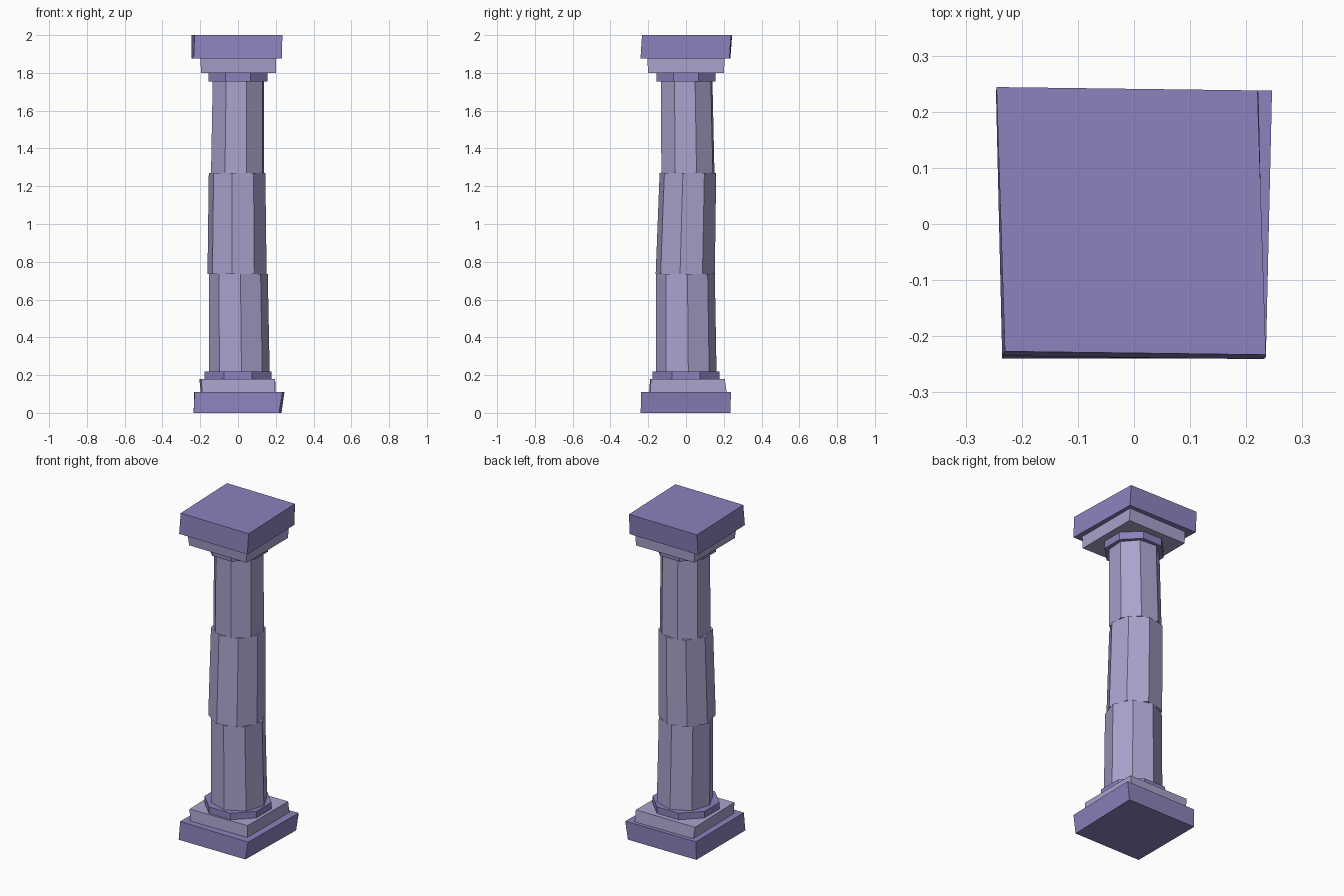
import bpy, bmesh, math

cube = bpy.data.objects.get("Cube")
if cube:
    bpy.data.objects.remove(cube, do_unlink=True)


def material(name, rgb):
    mat = bpy.data.materials.new(name)
    mat.use_nodes = True
    mat.diffuse_color = (*rgb, 1)
    mat.node_tree.nodes["Principled BSDF"].inputs["Base Color"].default_value = (*rgb, 1)
    return mat


dark = material("deep violet stone", (0.26, 0.225, 0.51))
light = material("pale lilac stone", (0.41, 0.36, 0.61))


def loft(name, bottom, top, z0, z1, mat):
    """Closed solid between two matching outlines."""
    bm = bmesh.new()
    low = [bm.verts.new((x, y, z0)) for x, y in bottom]
    high = [bm.verts.new((x, y, z1)) for x, y in top]
    bm.faces.new(low[::-1])
    bm.faces.new(high)
    for i in range(len(low)):
        j = (i + 1) % len(low)
        bm.faces.new((low[i], low[j], high[j], high[i]))
    bmesh.ops.recalc_face_normals(bm, faces=bm.faces[:])
    mesh = bpy.data.meshes.new(name)
    bm.to_mesh(mesh)
    bm.free()
    mesh.materials.append(mat)
    obj = bpy.data.objects.new(name, mesh)
    bpy.context.collection.objects.link(obj)
    return obj


def octagon(cx, cy, radius, turn):
    angles = [math.radians(turn + 45 * i) for i in range(8)]
    return [(cx + radius * math.cos(a), cy + radius * math.sin(a)) for a in angles]


def drum(name, low, high, turn, z0, z1, mat):
    loft(name, octagon(*low, turn), octagon(*high, turn), z0, z1, mat)


# Square slabs, slightly skewed (corners: front left, front right, back right, back left)
loft("base_plinth",
     [(-.235, -.24), (.218, -.24), (.23, .235), (-.235, .235)],
     [(-.23, -.232), (.235, -.238), (.246, .238), (-.232, .235)], 0, .11, dark)
loft("base_step",
     [(-.19, -.195), (.197, -.19), (.198, .215), (-.197, .21)],
     [(-.195, -.19), (.195, -.185), (.197, .205), (-.205, .205)], .11, .18, light)
loft("capital_step",
     [(-.195, -.195), (.2, -.2), (.2, .2), (-.195, .2)],
     [(-.2, -.205), (.2, -.205), (.2, .205), (-.2, .2)], 1.80, 1.875, light)
loft("capital_slab",
     [(-.235, -.235), (.232, -.241), (.222, .23), (-.246, .235)],
     [(-.23, -.227), (.235, -.233), (.22, .238), (-.245, .244)], 1.875, 2, dark)

# Octagonal collars
drum("base_collar", (0, 0, .191), (0, 0, .191), 22.5, .18, .22, dark)
drum("capital_collar", (0, 0, .17), (0, 0, .17), 22.5, 1.755, 1.80, dark)

# Three shaft drums, each turned and leaning a little
drum("lower_drum", (.007, .001, .161), (.002, -.003, .156), 4, .22, .735, light)
drum("middle_drum", (-.005, -.004, .159), (-.005, .01, .152), -10, .735, 1.27, light)
drum("upper_drum", (-.002, .01, .148), (.002, .004, .143), 18, 1.27, 1.755, light)
